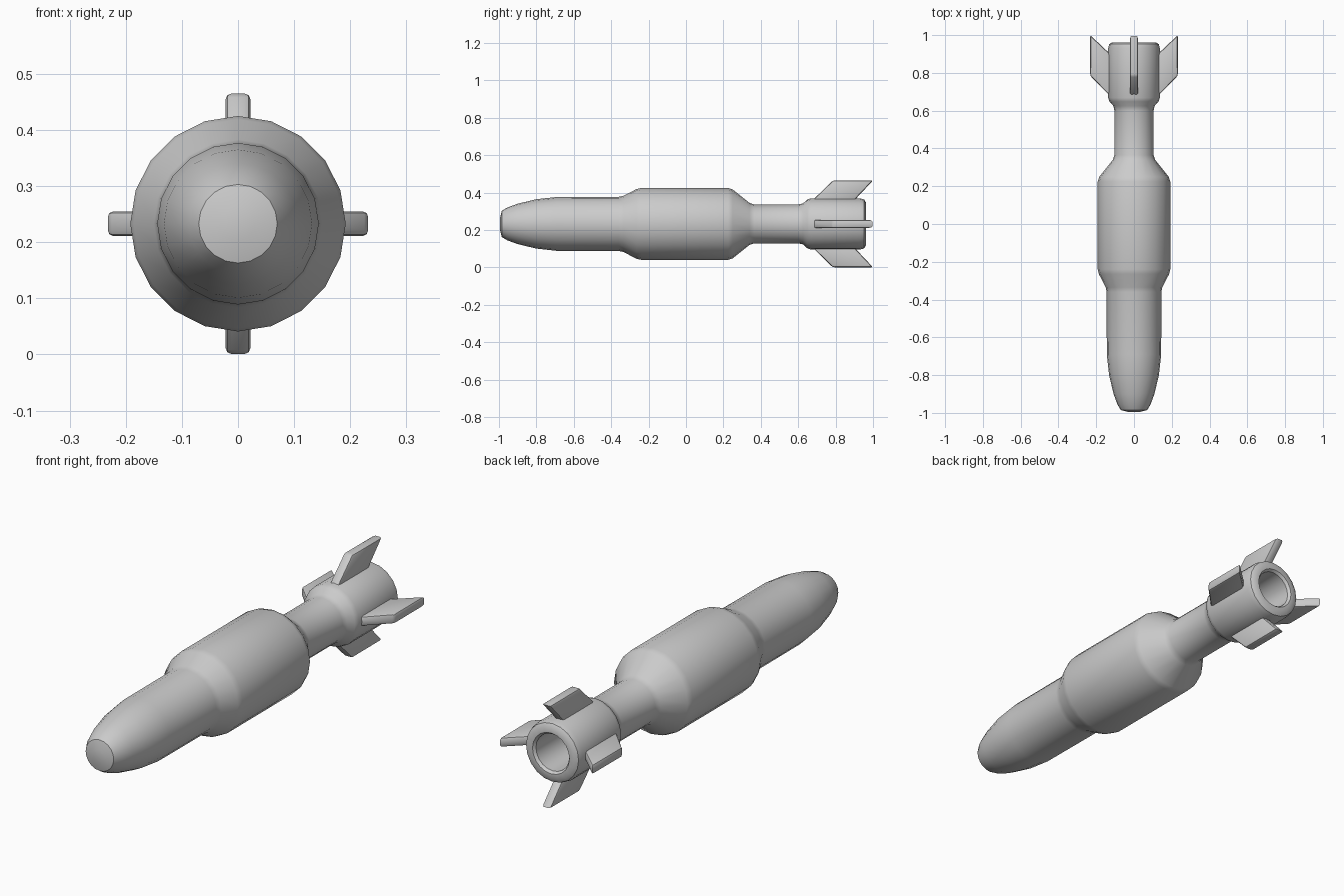
import bpy, bmesh, math
from mathutils import Vector, Matrix

if "Cube" in bpy.data.objects:
    bpy.data.objects.remove(bpy.data.objects["Cube"])

AXIS_Z = 0.233
SIDES = 20


def finish(bm, name, angle=35):
    bmesh.ops.recalc_face_normals(bm, faces=bm.faces)
    me = bpy.data.meshes.new(name)
    bm.to_mesh(me)
    bm.free()
    ob = bpy.data.objects.new(name, me)
    bpy.context.collection.objects.link(ob)
    bpy.ops.object.select_all(action='DESELECT')
    ob.select_set(True)
    bpy.context.view_layer.objects.active = ob
    bpy.ops.object.shade_smooth_by_angle(angle=math.radians(angle))
    return ob


def lathe(name, profile):
    """Revolve (y, radius) points around the long axis and cap both ends."""
    bm = bmesh.new()
    rings = []
    for y, r in profile:
        rings.append([bm.verts.new((r * math.sin(2 * math.pi * i / SIDES), y,
                                    AXIS_Z + r * math.cos(2 * math.pi * i / SIDES)))
                      for i in range(SIDES)])
    for a, b in zip(rings, rings[1:]):
        for i in range(SIDES):
            j = (i + 1) % SIDES
            bm.faces.new((a[i], a[j], b[j], b[i]))
    bm.faces.new(rings[0])
    bm.faces.new(rings[-1])
    return finish(bm, name)


def fin(name, turn):
    """Swept fin plate with bevelled edges, turned around the long axis."""
    outline = [(0.66, 0.11), (0.785, 0.232), (1.0, 0.232), (0.885, 0.11)]  # (y, radius)
    h = 0.022
    bm = bmesh.new()
    base = bm.faces.new([bm.verts.new((-h, y, r)) for y, r in outline])
    ext = bmesh.ops.extrude_face_region(bm, geom=[base], use_keep_orig=True)
    top = [v for v in ext['geom'] if isinstance(v, bmesh.types.BMVert)]
    bmesh.ops.translate(bm, verts=top, vec=Vector((2 * h, 0, 0)))
    bmesh.ops.recalc_face_normals(bm, faces=bm.faces)
    bmesh.ops.bevel(bm, geom=bm.edges[:], offset=0.01, segments=2,
                    profile=0.5, affect='EDGES')
    bm.transform(Matrix.Translation((0, 0, AXIS_Z)) @ Matrix.Rotation(turn, 4, 'Y'))
    return finish(bm, name)


# Body: nose, thick middle, neck, tail cup and hollow nozzle
lathe("body", [
    (-0.995, 0.03), (-0.985, 0.07), (-0.955, 0.088), (-0.90, 0.108), (-0.80, 0.132),
    (-0.69, 0.144), (-0.36, 0.145), (-0.335, 0.150),
    (-0.265, 0.186), (-0.24, 0.192), (0.225, 0.192), (0.25, 0.184),
    (0.34, 0.112), (0.365, 0.104), (0.60, 0.104), (0.625, 0.109),
    (0.648, 0.130), (0.668, 0.137), (0.93, 0.137), (0.952, 0.131), (0.962, 0.115),
    (0.962, 0.092), (0.95, 0.083), (0.75, 0.08)])

# Four tail fins
for i, side in enumerate(("top", "right", "bottom", "left")):
    fin("fin_" + side, i * math.pi / 2)
